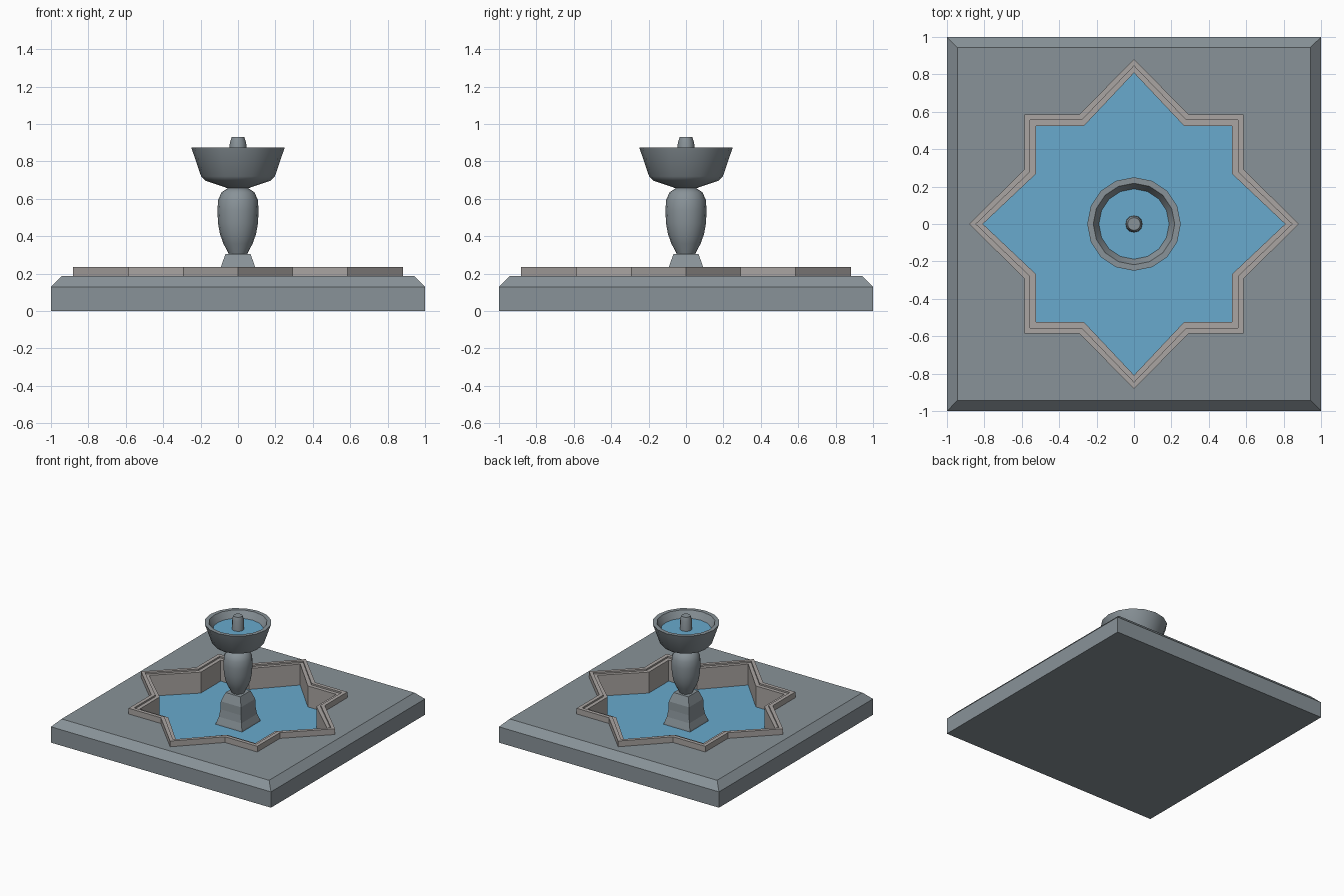
import bpy, bmesh, math

if "Cube" in bpy.data.objects:
    bpy.data.objects.remove(bpy.data.objects["Cube"])


def material(name, r, g, b):
    m = bpy.data.materials.new(name)
    m.diffuse_color = (r, g, b, 1)
    m.use_nodes = True
    m.node_tree.nodes["Principled BSDF"].inputs["Base Color"].default_value = m.diffuse_color
    return m


stone = material("blue grey stone", 0.25, 0.29, 0.315)
trim = material("warm grey trim", 0.40, 0.375, 0.36)
water = material("water blue", 0.14, 0.40, 0.61)


def square(h, z):
    return [(-h, -h, z), (h, -h, z), (h, h, z), (-h, h, z)]


def circle(r, z, n=16):
    return [(r * math.cos(math.tau * i / n), r * math.sin(math.tau * i / n), z) for i in range(n)]


def star(t, z):
    """Eight-pointed star outline; t = 0 outer edge of the curb, 1 inner edge."""
    tip, sq, notch = 0.882 - 0.074 * t, 0.585 - 0.06 * t, 0.292 - 0.025 * t
    pts = []
    for k in range(4):
        c, s = [(1, 0), (0, 1), (-1, 0), (0, -1)][k]
        for x, y in [(tip, 0), (sq, notch), (sq, sq), (notch, sq)]:
            pts.append((x * c - y * s, x * s + y * c, z))
    return pts


def loft(name, rings, mat, caps=True, closed=False, smooth=None):
    """Skin a stack of outlines that have equal point counts."""
    bm = bmesh.new()
    vs = [[bm.verts.new(p) for p in r] for r in rings]
    pairs = list(zip(vs, vs[1:]))
    if closed:
        pairs.append((vs[-1], vs[0]))
    for a, b in pairs:
        n = len(a)
        for i in range(n):
            j = (i + 1) % n
            bm.faces.new((a[i], a[j], b[j], b[i]))
    if caps:
        if len(vs) > 1:
            bm.faces.new(vs[0][::-1])
        bm.faces.new(vs[-1])
    if len(vs) > 1:
        bmesh.ops.recalc_face_normals(bm, faces=bm.faces[:])
    me = bpy.data.meshes.new(name)
    bm.to_mesh(me)
    bm.free()
    me.materials.append(mat)
    ob = bpy.data.objects.new(name, me)
    bpy.context.collection.objects.link(ob)
    bpy.ops.object.select_all(action='DESELECT')
    bpy.context.view_layer.objects.active = ob
    ob.select_set(True)
    if smooth:
        bpy.ops.object.shade_smooth_by_angle(angle=math.radians(smooth))
    return ob


# Cutter for the star-shaped basin
cutter = loft("basin_cutter", [star(0.5, 0.03), star(0.5, 0.4)], stone)
cutter.hide_render = True

# Chamfered square base with the basin cut out
base = loft("base", [square(1, 0), square(1, 0.13), square(0.943, 0.188)], stone)
cut = base.modifiers.new("basin", 'BOOLEAN')
cut.operation = 'DIFFERENCE'
cut.solver = 'EXACT'
cut.object = cutter
bpy.ops.object.modifier_apply(modifier=cut.name)
bpy.data.objects.remove(cutter)

# Stepped curb lining the basin
loft("basin_curb", [star(0, 0.18), star(0, 0.235), star(0.5, 0.235), star(0.5, 0.222),
                    star(1, 0.222), star(1, 0.035), star(0.5, 0.035), star(0.5, 0.18)],
     trim, caps=False, closed=True)
loft("basin_water", [star(0.99, 0.05)], water)

# Square plinth with a flared foot
loft("plinth", [square(h, z) for h, z in
                [(0.122, 0.04), (0.118, 0.06), (0.102, 0.11), (0.094, 0.17),
                 (0.092, 0.235), (0.067, 0.305)]], stone)

# Vase-shaped stem
loft("stem", [circle(r, z) for r, z in
              [(0.048, 0.30), (0.054, 0.315), (0.078, 0.36), (0.096, 0.41), (0.107, 0.47),
               (0.110, 0.54), (0.106, 0.595), (0.088, 0.635), (0.05, 0.66)]],
     stone, smooth=35)

# Upper bowl, outside then inside
loft("bowl", [circle(r, z) for r, z in
              [(0.05, 0.655), (0.175, 0.697), (0.197, 0.72), (0.25, 0.875),
               (0.218, 0.875), (0.178, 0.80)]], stone, smooth=35)
loft("bowl_water", [circle(0.188, 0.82)], water)

# Spout
loft("spout", [circle(r, z, 12) for r, z in
               [(0.046, 0.79), (0.044, 0.90), (0.034, 0.93)]], stone, smooth=35)
